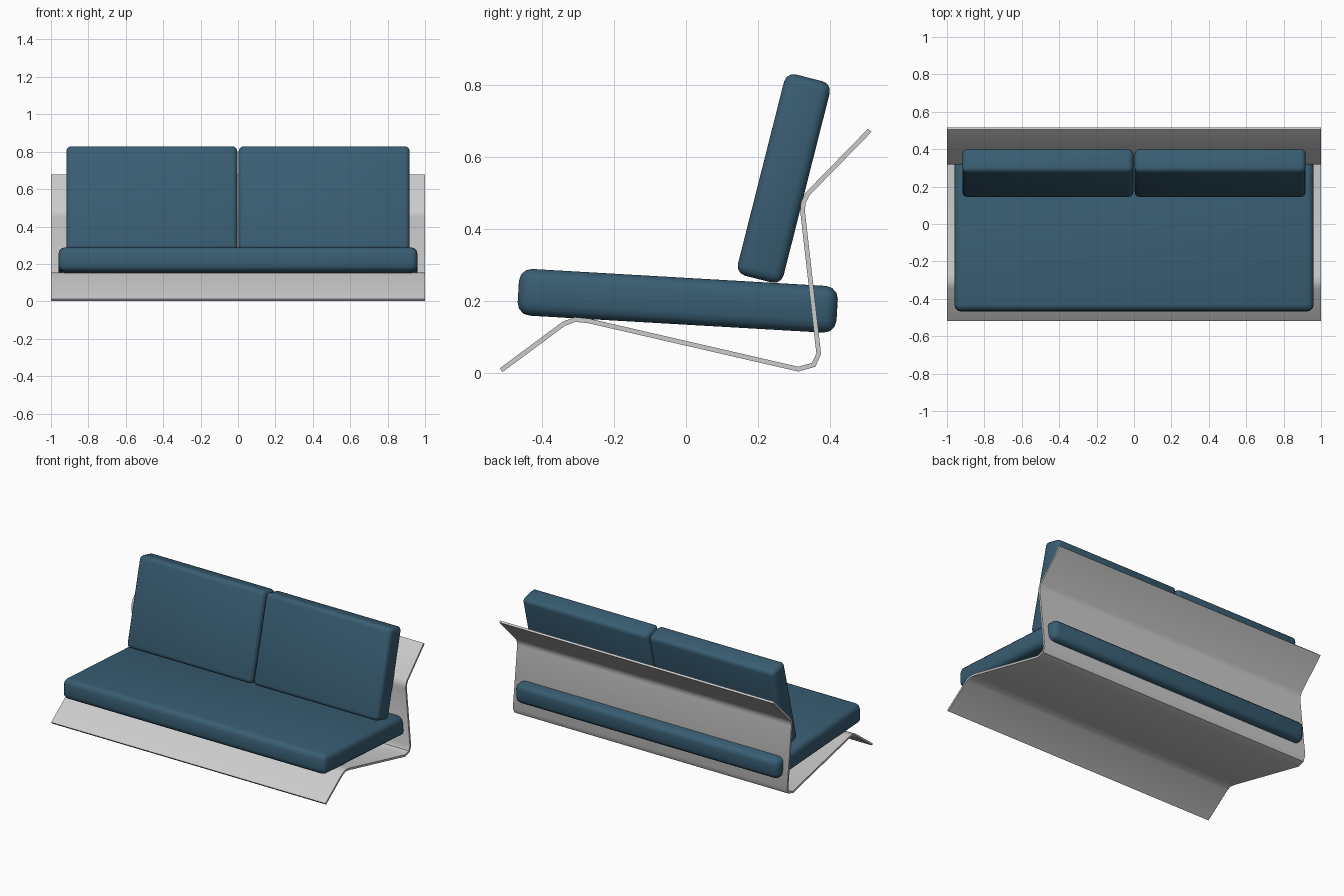
import bpy, bmesh, math

if "Cube" in bpy.data.objects:
    bpy.data.objects.remove(bpy.data.objects["Cube"])

blue = bpy.data.materials.new("blue_fabric")
blue.diffuse_color = (0.04, 0.11, 0.17, 1)
blue.use_nodes = True
blue.node_tree.nodes["Principled BSDF"].inputs["Base Color"].default_value = blue.diffuse_color


def finish(obj, angle):
    bpy.ops.object.select_all(action='DESELECT')
    bpy.context.view_layer.objects.active = obj
    obj.select_set(True)
    bpy.ops.object.shade_smooth_by_angle(angle=math.radians(angle))


def apply_mods(obj):
    bpy.context.view_layer.objects.active = obj
    for m in list(obj.modifiers):
        bpy.ops.object.modifier_apply(modifier=m.name)


def cushion(name, loc, size, tilt, radius):
    """Soft box with rounded edges, tilted about the x axis."""
    bpy.ops.mesh.primitive_cube_add(size=1, location=loc)
    obj = bpy.context.object
    obj.name = name
    obj.scale = size
    bpy.ops.object.transform_apply(location=False, rotation=False, scale=True)
    obj.rotation_euler.x = math.radians(tilt)
    bev = obj.modifiers.new("round", 'BEVEL')
    bev.width = radius
    bev.segments = 3
    apply_mods(obj)
    obj.data.materials.append(blue)
    finish(obj, 40)
    return obj


# bent sheet frame: side profile (y, z) extruded along x
profile = [(-0.514, 0.007), (-0.34, 0.136), (-0.308, 0.148), (-0.27, 0.144),
           (0.312, 0.010), (0.355, 0.022), (0.369, 0.053),
           (0.324, 0.45), (0.326, 0.472), (0.338, 0.497), (0.511, 0.674)]
bm = bmesh.new()
rows = [[bm.verts.new((x, y, z)) for y, z in profile] for x in (-1, 1)]
for i in range(len(profile) - 1):
    bm.faces.new((rows[0][i], rows[1][i], rows[1][i + 1], rows[0][i + 1]))
mesh = bpy.data.meshes.new("bent_sheet_frame")
bm.to_mesh(mesh)
bm.free()
frame = bpy.data.objects.new("bent_sheet_frame", mesh)
bpy.context.collection.objects.link(frame)
solid = frame.modifiers.new("thickness", 'SOLIDIFY')
solid.thickness = 0.013
solid.offset = 0
solid.use_even_offset = True
apply_mods(frame)
finish(frame, 50)

# seat cushion
cushion("seat_cushion", (0, -0.023, 0.2), (1.92, 0.888, 0.13), -3.3, 0.035)

# pair of back cushions
for side, name in ((-1, "back_cushion_left"), (1, "back_cushion_right")):
    cushion(name, (side * 0.461, 0.272, 0.54), (0.914, 0.131, 0.577), -14.2, 0.027)
